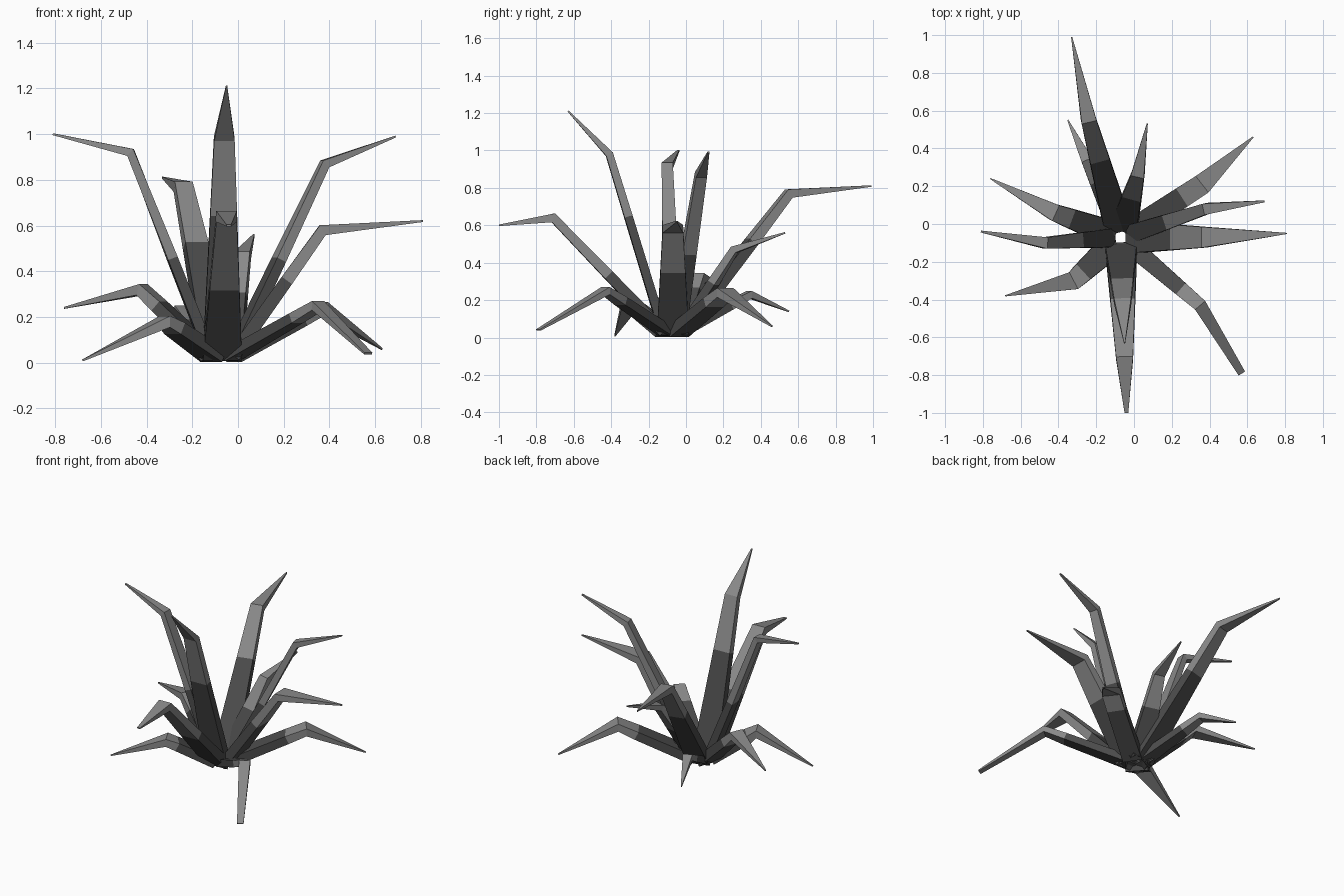
import bpy
import bmesh
from mathutils import Vector

cube = bpy.data.objects.get("Cube")
if cube:
    bpy.data.objects.remove(cube, do_unlink=True)


def make_material(name, value):
    mat = bpy.data.materials.new(name)
    mat.use_nodes = True
    colour = (value, value, value, 1)
    mat.diffuse_color = colour
    shader = mat.node_tree.nodes["Principled BSDF"]
    shader.inputs["Base Color"].default_value = colour
    return mat


DARK = make_material("dark grey", 0.07)
LIGHT = make_material("light grey", 0.25)
ROOT = Vector((-0.07, -0.07, 0.03))
UP = Vector((0, 0, 1))


def ring(bm, point, direction, side, width, thick):
    """Rectangular cross-section across the blade's direction."""
    normal = side.cross(direction).normalized()
    corners = ((-1, -1), (1, -1), (1, 1), (-1, 1))
    verts = []
    for a, b in corners:
        co = point + side * (a * width / 2) + normal * (b * thick / 2)
        co.z = max(co.z, 0)
        verts.append(bm.verts.new(co))
    return verts


def make_blade(name, bend, tip, root_width, bend_width, thick, split, tip_width):
    """A flat tapered blade: dark stem, light upper stem, light folded tip."""
    bend, tip = Vector(bend), Vector(tip)
    heading = (bend - ROOT) * Vector((1, 1, 0))
    base = ROOT + heading.normalized() * 0.05
    stem, end = (bend - base).normalized(), (tip - bend).normalized()
    stem_side = stem.cross(UP).normalized()
    end_side = end.cross(UP).normalized()
    mid_width = root_width + (bend_width - root_width) * split

    bm = bmesh.new()
    rings = [
        ring(bm, base, stem, stem_side, root_width, thick * 1.2),
        ring(bm, base.lerp(bend, split), stem, stem_side, mid_width, thick * 1.1),
        ring(bm, bend, stem + end, (stem_side + end_side).normalized(),
             bend_width, thick),
        ring(bm, tip, end, end_side, tip_width, 0.008),
    ]
    bm.faces.new(rings[0])
    for level, (low, high) in enumerate(zip(rings, rings[1:])):
        for i in range(4):
            j = (i + 1) % 4
            face = bm.faces.new((low[i], low[j], high[j], high[i]))
            face.material_index = min(level, 1)
    bm.faces.new(rings[-1]).material_index = 1
    bmesh.ops.recalc_face_normals(bm, faces=bm.faces[:])

    mesh = bpy.data.meshes.new(name)
    bm.to_mesh(mesh)
    bm.free()
    mesh.materials.append(DARK)
    mesh.materials.append(LIGHT)
    bpy.context.collection.objects.link(bpy.data.objects.new(name, mesh))


# Upright blades
make_blade("tall_front_blade", (-0.06, -0.41, 0.98), (-0.05, -0.63, 1.21),
           0.17, 0.09, 0.04, 0.65, 0.006)
make_blade("tall_left_blade", (0.38, 0.08, 0.87), (0.69, 0.12, 0.99),
           0.1, 0.06, 0.04, 0.5, 0.01)
make_blade("tall_right_blade", (-0.47, -0.1, 0.92), (-0.81, -0.04, 1),
           0.1, 0.06, 0.04, 0.48, 0.01)
make_blade("tall_back_blade", (-0.24, 0.55, 0.77), (-0.33, 0.99, 0.81),
           0.15, 0.08, 0.05, 0.65, 0.006)

# Leaning blades
make_blade("front_blade", (-0.05, -0.71, 0.64), (-0.04, -1, 0.6),
           0.17, 0.09, 0.05, 0.5, 0.02)
make_blade("left_blade", (0.37, -0.07, 0.58), (0.81, -0.05, 0.62),
           0.17, 0.11, 0.05, 0.6, 0.006)
make_blade("back_blade", (0.02, 0.26, 0.47), (0.07, 0.53, 0.56),
           0.15, 0.07, 0.04, 0.6, 0.006)

# Low drooping blades
make_blade("low_right_blade", (-0.42, 0.06, 0.32), (-0.76, 0.24, 0.24),
           0.14, 0.09, 0.05, 0.75, 0.006)
make_blade("low_front_right_blade", (-0.32, -0.3, 0.18), (-0.68, -0.38, 0.01),
           0.14, 0.1, 0.05, 0.8, 0.006)
make_blade("low_front_left_blade", (0.35, -0.43, 0.25), (0.57, -0.79, 0.04),
           0.1, 0.07, 0.04, 0.75, 0.04)
make_blade("low_back_left_blade", (0.36, 0.21, 0.24), (0.63, 0.46, 0.06),
           0.12, 0.11, 0.05, 0.75, 0.006)
make_blade("low_back_right_blade", (-0.25, 0.34, 0.23), (-0.35, 0.55, 0.14),
           0.1, 0.06, 0.04, 0.7, 0.006)
